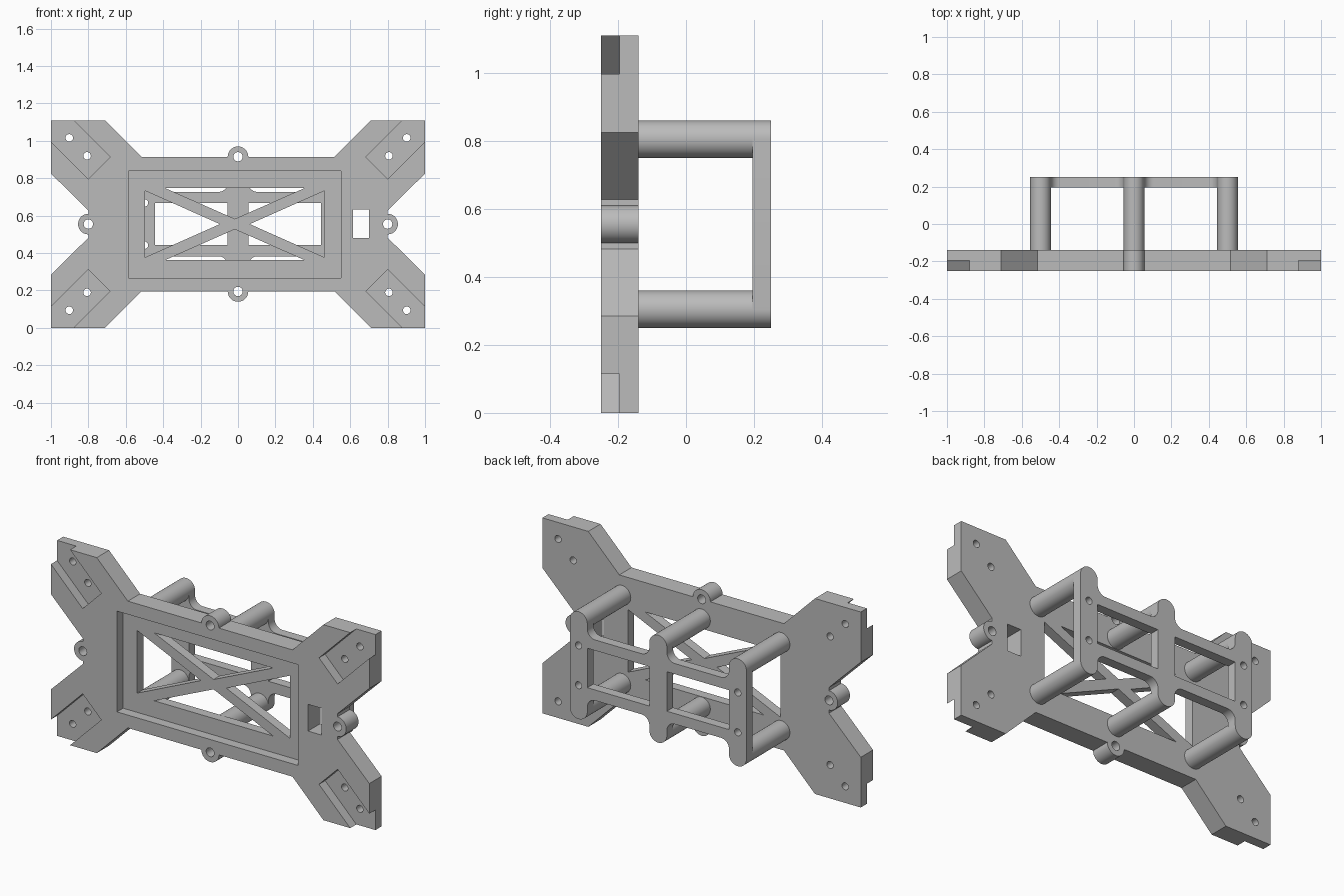
import bpy, bmesh
from math import cos, sin, radians

if "Cube" in bpy.data.objects:
    bpy.data.objects.remove(bpy.data.objects["Cube"])

GREY = bpy.data.materials.new("plain grey")
GREY.use_nodes = True
GREY.diffuse_color = (0.5, 0.5, 0.5, 1)
GREY.node_tree.nodes["Principled BSDF"].inputs["Base Color"].default_value = (0.5, 0.5, 0.5, 1)

ZC, TOP = 0.555, 1.11            # middle and top heights
FRONT, FLOOR, BACK = -0.25, -0.195, -0.14   # plate face, recess floor, plate back
FRAME_IN, FRAME_OUT = 0.195, 0.25
R = 0.055                        # radius of pillars and ears


def arc(cx, cz, r, a, b, n):
    return [(cx + r * cos(radians(a + (b - a) * i / n)),
             cz + r * sin(radians(a + (b - a) * i / n))) for i in range(n + 1)]


def circle(cx, cz, r, n=32):
    return arc(cx, cz, r, 0, 360, n)[:-1]


def rect(x0, x1, z0, z1):
    return [(x0, z0), (x1, z0), (x1, z1), (x0, z1)]


def flip(pts):
    """Mirror a profile top to bottom."""
    return [(x, 2 * ZC - z) for x, z in pts]


def mirror(pts):
    """Mirror a profile left to right."""
    return [(-x, z) for x, z in pts]


def close_by_turn(half):
    """Complete an upper half profile with its half turn."""
    return half + mirror(flip(half))


def prisms(name, profiles, y0, y1):
    """One object of x-z profiles extruded from y0 to y1."""
    bm = bmesh.new()
    for pts in profiles:
        face = bm.faces.new([bm.verts.new((x, y0, z)) for x, z in pts])
        new = bmesh.ops.extrude_face_region(bm, geom=[face])["geom"]
        verts = [v for v in new if isinstance(v, bmesh.types.BMVert)]
        bmesh.ops.translate(bm, verts=verts, vec=(0, y1 - y0, 0))
    bmesh.ops.recalc_face_normals(bm, faces=bm.faces)
    mesh = bpy.data.meshes.new(name)
    bm.to_mesh(mesh)
    bm.free()
    mesh.materials.append(GREY)
    obj = bpy.data.objects.new(name, mesh)
    bpy.context.collection.objects.link(obj)
    return obj


def select(obj):
    bpy.ops.object.select_all(action='DESELECT')
    obj.select_set(True)
    bpy.context.view_layer.objects.active = obj


def cut(obj, cutter):
    mod = obj.modifiers.new("cut", 'BOOLEAN')
    mod.operation, mod.solver, mod.object = 'DIFFERENCE', 'EXACT', cutter
    select(obj)
    bpy.ops.object.modifier_apply(modifier=mod.name)
    bpy.data.objects.remove(cutter)


def smooth(obj):
    select(obj)
    bpy.ops.object.shade_smooth_by_angle(angle=radians(25))


# Base plate outline: four corner arms and four rounded ears
EDGE_Z, EAR_X = 0.915, 0.8
arm = [(-EAR_X, 0.628), (-1, 0.825), (-1, TOP), (-0.712, TOP), (-0.517, EDGE_Z)]
half = (arc(-EAR_X, ZC, R, 180, 90, 12) + arm + arc(0, EDGE_Z, R, 180, 0, 24)
        + mirror(arm)[::-1] + arc(EAR_X, ZC, R, 90, 0, 12)[:-1])
plate = prisms("base_plate", [close_by_turn(half)], FRONT, BACK)

# Shallow front recesses: the tray and a diagonal channel in each arm
channel = [(0.684, 0.914), (0.801, 0.797), (1.201, 1.197), (1.084, 1.314)]
channels = [channel, mirror(channel), flip(channel), mirror(flip(channel))]
tray = rect(-0.585, 0.552, 0.268, 0.84)
cut(plate, prisms("recess_cutter", channels + [tray], FRONT - 0.1, FLOOR))

# Through holes: triangles that leave a cross brace, slot, ears and screws
MID = -0.017
side = [(MID - 0.08, ZC), (MID - 0.48, ZC + 0.178), (MID - 0.48, ZC - 0.178)]
upper = [(MID, 0.583), (MID + 0.374, 0.748), (MID - 0.374, 0.748)]
holes = [side, [(2 * MID - x, z) for x, z in side], upper, flip(upper),
         rect(0.615, 0.7, 0.48, 0.632)]
for x, z in ((0, EDGE_Z), (0, 2 * ZC - EDGE_Z), (EAR_X, ZC), (-EAR_X, ZC)):
    holes.append(circle(x, z, 0.025))
for x, z in ((0.902, 1.016), (0.807, 0.92)):
    for s in (-1, 1):
        screw = circle(s * x, z, 0.02)
        holes += [screw, flip(screw)]
cut(plate, prisms("hole_cutter", holes, FRONT - 0.1, BACK + 0.1))
smooth(plate)

# Rear frame: three round-ended columns filleted into two cross bars
COLUMNS = (-0.5, 0, 0.5)
PILLAR_Z, BAR_Z, FILLET = 0.805, 0.727, 0.05
half = []
for c in COLUMNS:
    if c != COLUMNS[0]:
        half += arc(c - R - FILLET, BAR_Z + FILLET, FILLET, 270, 360, 10)
    half += arc(c, PILLAR_Z, R, 180, 0, 24)
    if c != COLUMNS[-1]:
        half += arc(c + R + FILLET, BAR_Z + FILLET, FILLET, 180, 270, 10)
frame = prisms("rear_frame", [close_by_turn(half)], FRAME_IN, FRAME_OUT)
window = rect(R, 0.5 - R, 0.443, 0.667)
holes = [window, mirror(window)]
for x in (COLUMNS[0], COLUMNS[-1]):
    screw = circle(x, 0.668, 0.02)
    holes += [screw, flip(screw)]
cut(frame, prisms("frame_cutter", holes, FRAME_IN - 0.1, FRAME_OUT + 0.1))
smooth(frame)

# Six pillars joining plate and frame
for row, z in (("upper", PILLAR_Z), ("lower", 2 * ZC - PILLAR_Z)):
    for place, x in zip(("right", "middle", "left"), COLUMNS):
        smooth(prisms(f"{row}_{place}_pillar", [circle(x, z, R, 48)], BACK, FRAME_IN))
